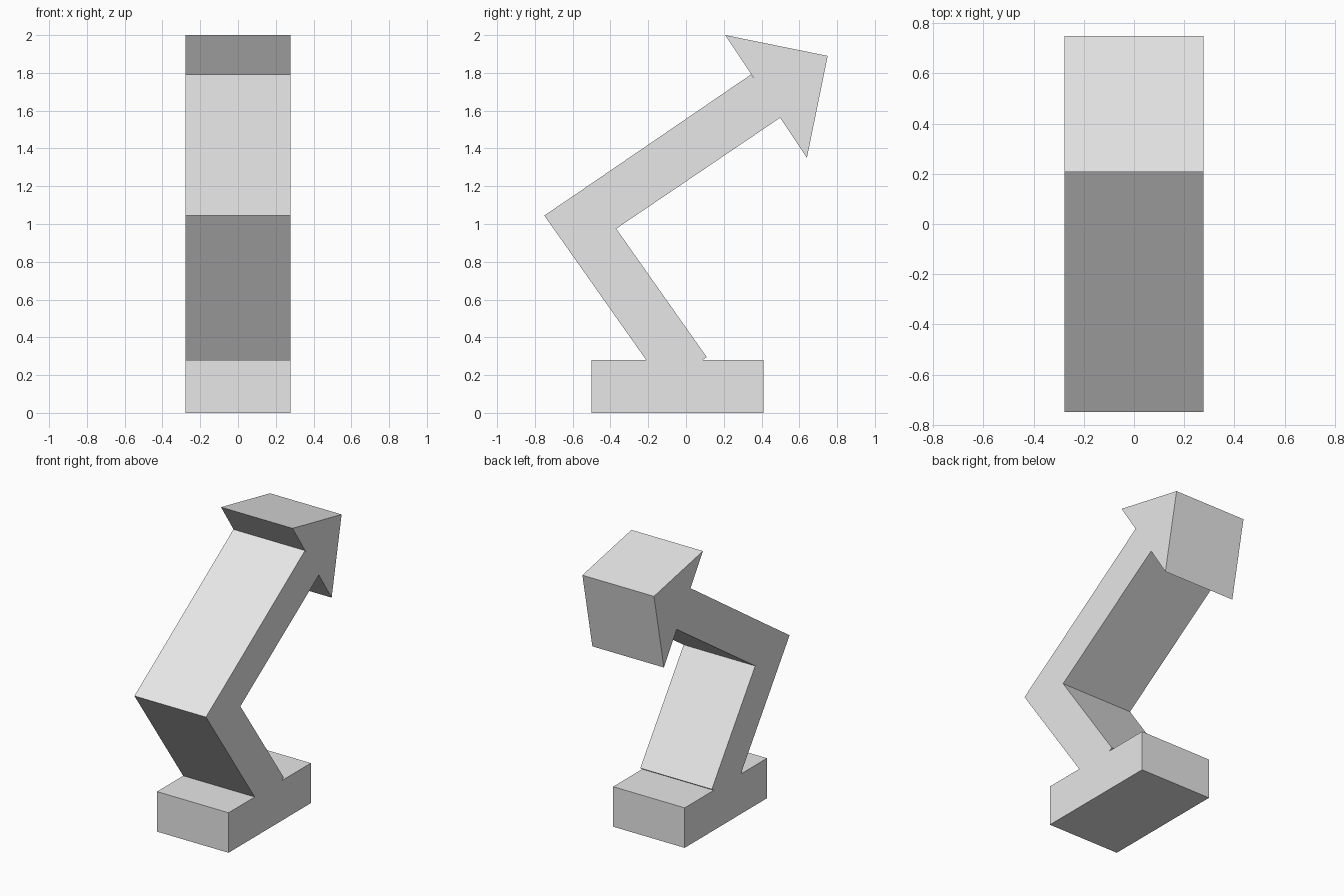
import bpy
import bmesh

cube = bpy.data.objects.get("Cube")
if cube:
    bpy.data.objects.remove(cube, do_unlink=True)

HALF_WIDTH = 0.277

# Single light grey material
grey = bpy.data.materials.new("light_grey")
grey.use_nodes = True
grey.diffuse_color = (0.8, 0.8, 0.8, 1)
grey.node_tree.nodes["Principled BSDF"].inputs["Base Color"].default_value = (0.8, 0.8, 0.8, 1)


def prism(name, profile):
    """Extrude a (y, z) side profile across the full width in x."""
    bm = bmesh.new()
    face = bm.faces.new([bm.verts.new((-HALF_WIDTH, y, z)) for y, z in profile])
    extruded = bmesh.ops.extrude_face_region(bm, geom=[face])["geom"]
    verts = [v for v in extruded if isinstance(v, bmesh.types.BMVert)]
    bmesh.ops.translate(bm, verts=verts, vec=(2 * HALF_WIDTH, 0, 0))
    bmesh.ops.recalc_face_normals(bm, faces=bm.faces)
    mesh = bpy.data.meshes.new(name)
    bm.to_mesh(mesh)
    bm.free()
    mesh.materials.append(grey)
    obj = bpy.data.objects.new(name, mesh)
    bpy.context.collection.objects.link(obj)
    return obj


# Foot block
prism("base", [(-0.5, 0), (0.41, 0), (0.41, 0.28), (-0.5, 0.28)])

# Lower arm leans forward, its square end sunk into the base
prism("lower_arm", [(-0.114, 0.143), (0.11, 0.295), (-0.526, 1.197), (-0.75, 1.045)])

# Upper arm rises backward from the elbow
prism("upper_arm", [(-0.526, 1.197), (-0.37, 0.975), (0.505, 1.567), (0.345, 1.792)])

# Triangular arrow head
prism("arrow_head", [(0.208, 2.0), (0.64, 1.35), (0.75, 1.89)])
